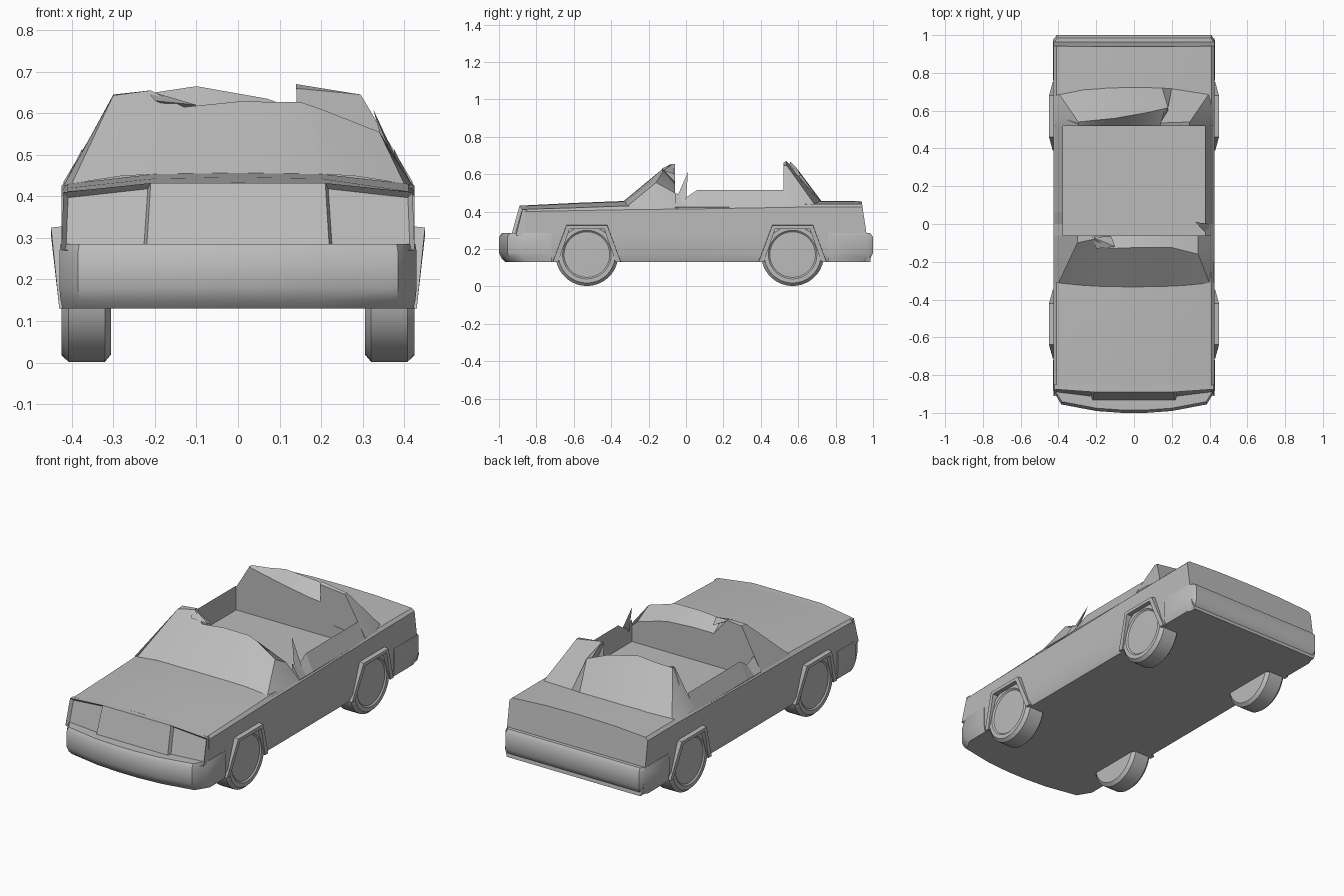
import bpy, bmesh, math
from mathutils import Matrix, Vector

cube = bpy.data.objects.get("Cube")
if cube:
    bpy.data.objects.remove(cube, do_unlink=True)

grey = bpy.data.materials.new("plain grey")
grey.use_nodes = True
grey.diffuse_color = (0.5, 0.5, 0.5, 1)
grey.node_tree.nodes["Principled BSDF"].inputs["Base Color"].default_value = (0.5, 0.5, 0.5, 1)


def finish(name, bm, smooth=30):
    """Turn a bmesh into a coloured object."""
    bmesh.ops.recalc_face_normals(bm, faces=bm.faces)
    mesh = bpy.data.meshes.new(name)
    bm.to_mesh(mesh)
    bm.free()
    mesh.materials.append(grey)
    ob = bpy.data.objects.new(name, mesh)
    bpy.context.collection.objects.link(ob)
    if smooth:
        bpy.ops.object.select_all(action="DESELECT")
        ob.select_set(True)
        bpy.context.view_layer.objects.active = ob
        bpy.ops.object.shade_smooth_by_angle(angle=math.radians(smooth))
    return ob


def loft(name, rings, closed=True, caps=True, smooth=30):
    """Skin a list of equal-length rings of points."""
    bm = bmesh.new()
    rows = [[bm.verts.new(p) for p in ring] for ring in rings]
    n = len(rows[0])
    for a, b in zip(rows, rows[1:]):
        for i in range(n if closed else n - 1):
            j = (i + 1) % n
            bm.faces.new((a[i], a[j], b[j], b[i]))
    if caps:
        bm.faces.new(rows[0])
        bm.faces.new(rows[-1])
    bmesh.ops.remove_doubles(bm, verts=bm.verts, dist=0.0005)
    return finish(name, bm, smooth)


def prism(name, outline, x0, x1):
    """Extrude a (y, z) outline along x."""
    return loft(name, [[(x, y, z) for y, z in outline] for x in (x0, x1)], smooth=0)


def cut(target, cutter):
    cutter.hide_render = True
    mod = target.modifiers.new("cut", "BOOLEAN")
    mod.operation, mod.solver, mod.object = "DIFFERENCE", "EXACT", cutter
    bpy.ops.object.select_all(action="DESELECT")
    bpy.context.view_layer.objects.active = target
    target.select_set(True)
    bpy.ops.object.modifier_apply(modifier=mod.name)
    bpy.data.objects.remove(cutter, do_unlink=True)


# Body: cross-sections along the length
def section(y, shoulder, edge, crown, tilt=0.0):
    half = [(0.41, 0.13), (0.425, 0.17), (0.425, 0.28), (0.425, shoulder),
            (0.41, edge), (0.2, crown - 0.003)]
    pts = [(0, 0.13)] + half + [(0, crown)] + [(-x, z) for x, z in reversed(half)]
    return [(x, y + tilt * (0.45 - z), z) for x, z in pts]


body = loft("body", [section(-0.86, 0.4, 0.412, 0.433), section(-0.6, 0.405, 0.42, 0.446),
                     section(-0.32, 0.41, 0.43, 0.457), section(0.1, 0.415, 0.43, 0.457),
                     section(0.7, 0.425, 0.44, 0.458), section(0.94, 0.425, 0.44, 0.455, 0.15)])

# Cockpit opening
FLOOR, FRONT, BACK, WALL = 0.38, -0.06, 0.52, 0.375
cut(body, prism("cockpit_cutter", [(FRONT, FLOOR), (BACK, FLOOR), (BACK, 1), (FRONT, 1)], -WALL, WALL))

# Wheels, arches and flares
WHEEL_Y = {"front": -0.53, "rear": 0.57}
ARCH = [(-0.175, 0.13), (-0.105, 0.325), (0.105, 0.325), (0.175, 0.13)]
TYRE = [(0.305, 0.0), (0.305, 0.15), (0.32, 0.168), (0.408, 0.168), (0.425, 0.152),
        (0.425, 0.13), (0.418, 0.122), (0.421, 0.0)]
for end, wy in WHEEL_Y.items():
    for side, s in (("left", 1), ("right", -1)):
        hole = [(wy + y * 0.94, z - 0.01) for y, z in ARCH]
        cut(body, prism("arch_cutter", hole, s * 0.4, s * 0.6))
        steps = 36
        rings = []
        for k in range(steps + 1):
            a = math.tau * k / steps
            rings.append([(s * x, wy + r * math.cos(a), 0.17 + r * math.sin(a)) for x, r in TYRE])
        loft(f"{end}_{side}_wheel", rings, closed=False, caps=False)
        flare = []
        for y, z in ARCH:
            out = 0.45 if z > 0.2 else 0.43
            yi, zi = wy + y * 0.88, z - (0.018 if z > 0.2 else 0)
            yo = wy + y * 1.04
            flare.append([(s * 0.4, yo, z + 0.005), (s * out, yo, z),
                          (s * out, yi, zi), (s * 0.4, yi, zi)])
        loft(f"{end}_{side}_arch_flare", flare, smooth=0)


# Bumpers: rounded outline stacked in levels
def bumper(name, outline, inner_y):
    full = [(-x, y) for x, y in outline] + [(x, y) for x, y in reversed(outline)]
    rings = []
    for z, f in ((0.13, 0.965), (0.15, 0.985), (0.18, 1), (0.265, 1), (0.285, 0.985)):
        rings.append([(x * (1 + f) / 2, y * f if abs(y) > abs(inner_y) else y, z) for x, y in full])
    return loft(name, rings, smooth=40)


bumper("front_bumper", [(0.43, -0.72), (0.43, -0.88), (0.385, -0.955), (0.2, -0.99), (0.06, -1)], -0.73)
bumper("rear_bumper", [(0.43, 0.76), (0.43, 0.97), (0.41, 1), (0.1, 1)], 0.77)

# Nose: grille panel flanked by recessed headlights
bm = bmesh.new()
top = [(-0.42, -0.875, 0.41), (-0.21, -0.89, 0.432), (0.21, -0.89, 0.432), (0.42, -0.875, 0.41)]
low = [(-0.425, -0.91, 0.27), (-0.22, -0.935, 0.27), (0.22, -0.935, 0.27), (0.425, -0.91, 0.27)]
rows = [[bm.verts.new(p) for p in row] for row in
        ([(x, -0.85, z) for x, y, z in top], top, low, [(x, -0.85, z) for x, y, z in low])]
panels = []
for r, (a, b) in enumerate(zip(rows, rows[1:])):
    for i in range(3):
        f = bm.faces.new((a[i], a[i + 1], b[i + 1], b[i]))
        if r == 1 and i != 1:
            panels.append(f)
for i in (0, 3):
    bm.faces.new([row[i] for row in rows])
bmesh.ops.recalc_face_normals(bm, faces=bm.faces)
bmesh.ops.inset_individual(bm, faces=panels, thickness=0.013, depth=-0.018)
finish("nose", bm, 0)


# Broken cabin ends: base line, torn top edge, inner wall
def cabin_end(name, base_y, bow, wall_y, edge):
    rings = []
    for bx, tx, ty, tz, wz in edge:
        y = base_y + bow * (1 - (bx / 0.42) ** 2)
        rings.append([(bx, y, 0.425 + 0.03 * (1 - (bx / 0.42) ** 4)), (tx, ty, tz),
                      (tx, wall_y, wz), (max(-WALL, min(WALL, bx)), wall_y, FLOOR)])
    return loft(name, rings, closed=False, caps=False, smooth=25)


cabin_end("windscreen", -0.31, -0.025, FRONT, [
    (-0.42, -0.42, -0.2, 0.425, 0.425), (-0.4, -0.3, -0.1, 0.643, 0.645),
    (-0.28, -0.21, -0.08, 0.655, 0.655), (-0.18, -0.13, -0.13, 0.615, 0.56),
    (0.0, 0.0, -0.125, 0.628, 0.56), (0.2, 0.15, -0.125, 0.627, 0.55),
    (0.28, 0.2, -0.125, 0.61, 0.54), (0.4, 0.34, -0.16, 0.555, 0.5),
    (0.42, 0.42, -0.2, 0.425, 0.425)])
cabin_end("rear_window", 0.69, 0.035, BACK, [
    (-0.42, -0.42, 0.6, 0.435, 0.435), (-0.4, -0.295, 0.54, 0.643, 0.64),
    (-0.26, -0.2, 0.55, 0.65, 0.62), (-0.13, -0.1, 0.56, 0.665, 0.6),
    (0.03, 0.07, 0.59, 0.635, 0.57), (0.15, 0.18, 0.615, 0.595, 0.56),
    (0.2, 0.14, 0.535, 0.67, 0.66), (0.4, 0.295, 0.54, 0.645, 0.645),
    (0.42, 0.42, 0.6, 0.435, 0.435)])

# Cut-down cabin sides and the torn shards
for side, s in (("left", 1), ("right", -1)):
    rings = [[(s * 0.42, y, 0.425), (s * WALL, y, z), (s * WALL, y, FLOOR), (s * 0.4, y, FLOOR)]
             for y, z in ((FRONT, 0.5), (0.0, 0.475), (0.06, 0.515), (BACK, 0.515))]
    loft(f"{side}_cabin_side", rings, smooth=0)


def shard(name, points):
    bm = bmesh.new()
    for p in points:
        bm.verts.new(p)
    bmesh.ops.convex_hull(bm, input=bm.verts)
    return finish(name, bm, 0)


shard("pillar_shard", [(0.39, -0.06, 0.45), (0.4, 0.0, 0.45), (0.37, -0.03, 0.45), (0.325, 0.01, 0.61)])
shard("windscreen_shard", [(-0.22, -0.07, 0.655), (-0.1, -0.12, 0.62), (-0.2, -0.13, 0.63),
                           (-0.12, -0.065, 0.6)])
shard("rear_shard", [(-0.3, 0.53, 0.64), (-0.35, 0.55, 0.55), (-0.26, 0.52, 0.57), (-0.24, 0.56, 0.63)])
